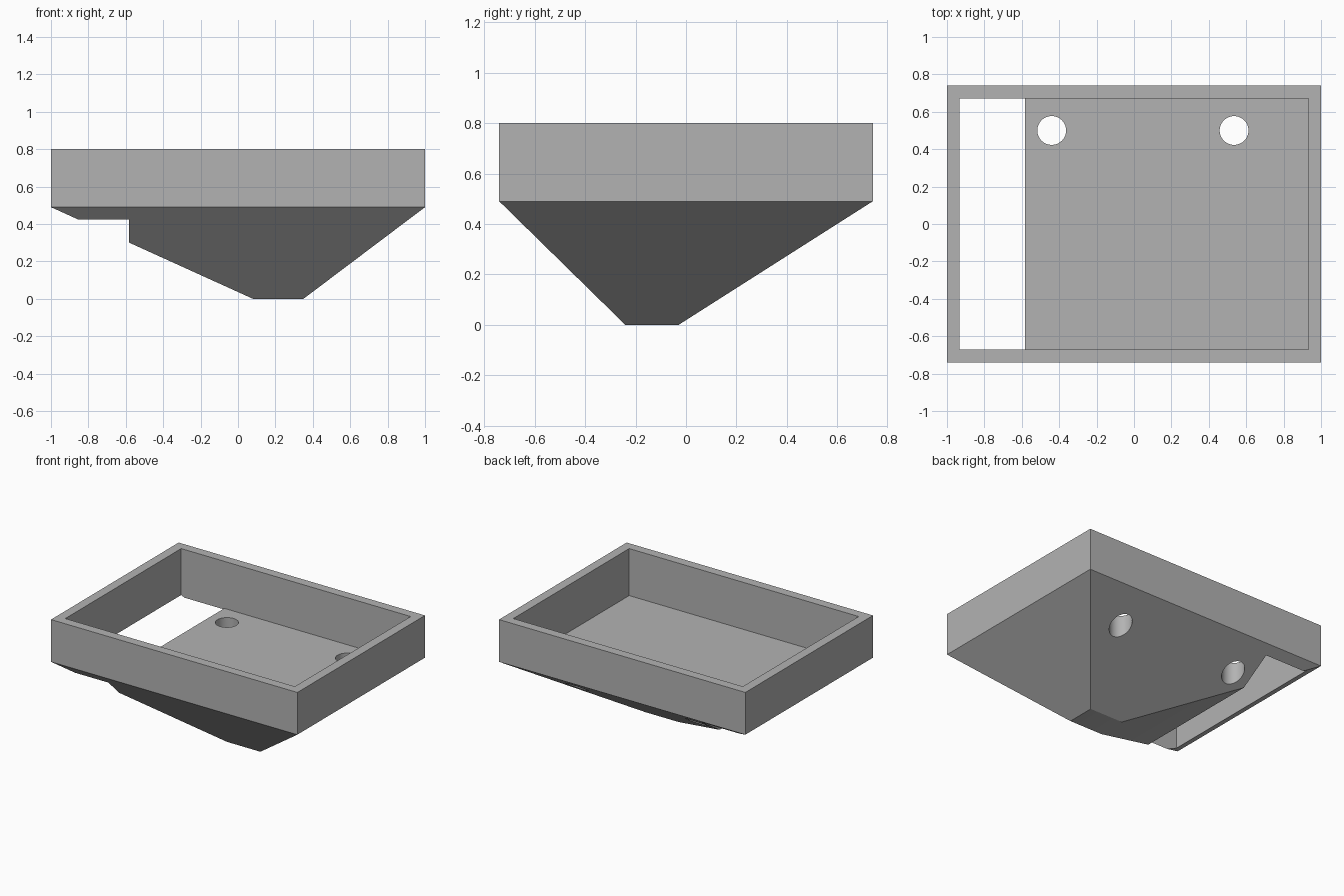
import bpy
import bmesh

default = bpy.data.objects.get("Cube")
if default:
    bpy.data.objects.remove(default, do_unlink=True)

grey = bpy.data.materials.new("plain grey")
grey.use_nodes = True
colour = (0.45, 0.45, 0.45, 1)
grey.diffuse_color = colour
grey.node_tree.nodes["Principled BSDF"].inputs["Base Color"].default_value = colour


def stacked_rectangles(name, levels):
    """Closed solid through rectangles (x0, x1, y0, y1, z), bottom to top."""
    bm = bmesh.new()
    rings = [[bm.verts.new(p) for p in
              ((x0, y0, z), (x1, y0, z), (x1, y1, z), (x0, y1, z))]
             for x0, x1, y0, y1, z in levels]
    bm.faces.new(rings[0][::-1])
    bm.faces.new(rings[-1])
    for low, high in zip(rings, rings[1:]):
        for i in range(4):
            j = (i + 1) % 4
            bm.faces.new((low[i], low[j], high[j], high[i]))
    mesh = bpy.data.meshes.new(name)
    bm.to_mesh(mesh)
    bm.free()
    obj = bpy.data.objects.new(name, mesh)
    bpy.context.collection.objects.link(obj)
    obj.data.materials.append(grey)
    return obj


def cut(target, cutter):
    cutter.hide_render = True
    mod = target.modifiers.new("cut", "BOOLEAN")
    mod.operation = "DIFFERENCE"
    mod.solver = "EXACT"
    mod.object = cutter
    bpy.ops.object.select_all(action="DESELECT")
    bpy.context.view_layer.objects.active = target
    target.select_set(True)
    bpy.ops.object.modifier_apply(modifier=mod.name)
    bpy.data.objects.remove(cutter, do_unlink=True)


# Solid body: upright rim above an off-centre tapered underside
tray = stacked_rectangles("tray", [
    (0.08, 0.35, -0.24, -0.03, 0),
    (-1, 1, -0.74, 0.74, 0.49),
    (-1, 1, -0.74, 0.74, 0.8),
])

# Shallow basin inside the rim
inner_x, inner_y, floor_z = 0.932, 0.672, 0.455
cut(tray, stacked_rectangles("basin_cutter", [
    (-inner_x, inner_x, -inner_y, inner_y, floor_z),
    (-inner_x, inner_x, -inner_y, inner_y, 1)]))

# Full-depth slot along one end
cut(tray, stacked_rectangles("slot_cutter", [
    (-inner_x, -0.582, -inner_y, inner_y, -0.2),
    (-inner_x, -0.582, -inner_y, inner_y, 1)]))

# Two round drain holes near the back
for x in (-0.44, 0.535):
    bpy.ops.mesh.primitive_cylinder_add(
        vertices=48, radius=0.077, depth=2, location=(x, 0.5, 0.4))
    drain = bpy.context.object
    drain.data.materials.append(grey)
    cut(tray, drain)

# Smooth the round holes, keep the flat faces crisp
bpy.context.view_layer.objects.active = tray
tray.select_set(True)
bpy.ops.object.shade_smooth_by_angle(angle=0.5)
